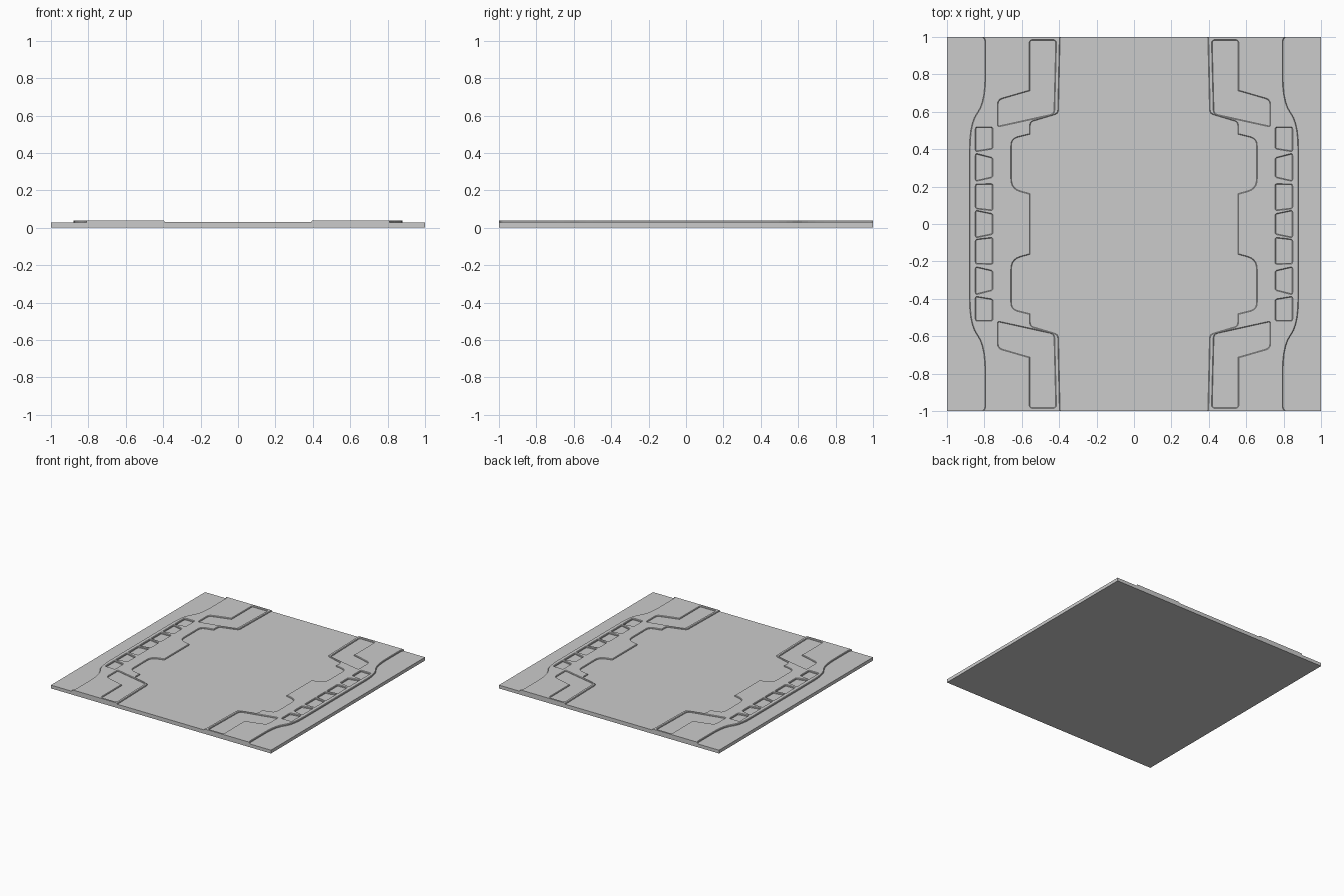
import bpy, bmesh
from mathutils import Vector

if "Cube" in bpy.data.objects:
    bpy.data.objects.remove(bpy.data.objects["Cube"])

BEV, TOP, BOTTOM = 0.004, 0.04, 0.012


def fillet(pts, steps=5):
    """Round each (x, y, r) corner of a closed outline."""
    out = []
    for i, (x, y, r) in enumerate(pts):
        p = Vector((x, y))
        a, b = Vector(pts[i - 1][:2]), Vector(pts[(i + 1) % len(pts)][:2])
        if r == 0:
            out.append(p)
            continue
        p0 = p + (a - p).normalized() * min(r, (a - p).length * 0.49)
        p1 = p + (b - p).normalized() * min(r, (b - p).length * 0.49)
        for k in range(steps + 1):
            t = k / steps
            out.append(p0 * (1 - t) ** 2 + p * 2 * t * (1 - t) + p1 * t * t)
    return out


def flip_y(pts):
    return [(x, -y, r) for x, y, r in reversed(pts)]


# base slab: stepped profile swept along y, centre deck slightly higher
profile = [(-1, 0), (1, 0), (1, 0.027), (0.75, 0.027), (0.75, 0.031),
           (-0.75, 0.031), (-0.75, 0.027), (-1, 0.027)]
bm = bmesh.new()
face = bm.faces.new([bm.verts.new((x, -1, z)) for x, z in profile])
ext = bmesh.ops.extrude_face_region(bm, geom=[face])
bmesh.ops.translate(bm, vec=(0, 2, 0),
                    verts=[v for v in ext["geom"] if isinstance(v, bmesh.types.BMVert)])
bmesh.ops.recalc_face_normals(bm, faces=bm.faces)
mesh = bpy.data.meshes.new("base_slab")
bm.to_mesh(mesh)
bm.free()
bpy.context.collection.objects.link(bpy.data.objects.new("base_slab", mesh))

# raised side panel outline, upper half (outer edge, then inner edge)
outer = [(0.88, 0.54, 0.14), (0.797, 0.65, 0.14), (0.797, 0.985, 0.01),
         (0.82, 1.01, 0), (0.82, 1.03, 0)]
inner = [(0.387, 1.03, 0), (0.395, 0.99, 0), (0.404, 0.59, 0.02), (0.555, 0.545, 0.02),
         (0.555, 0.48, 0), (0.655, 0.455, 0.035), (0.655, 0.19, 0.05), (0.555, 0.162, 0)]
half = outer + inner
outlines = [fillet(half + flip_y(half))]

# bent pocket at each end of the panel
pocket = [(0.418, 0.982, 0.015), (0.557, 0.982, 0.015), (0.557, 0.712, 0),
          (0.727, 0.663, 0.025), (0.727, 0.523, 0.01), (0.428, 0.589, 0.02)]
# row of small windows: outer bottom/top, inner bottom/top
cells = [(0.39, 0.515, 0.405, 0.515), (0.232, 0.374, 0.252, 0.352),
         (0.085, 0.21, 0.075, 0.212)]
holes = [pocket]
for ob, ot, ib, it in cells:
    holes.append([(0.845, ob, 0.008), (0.845, ot, 0.008),
                  (0.758, it, 0.008), (0.758, ib, 0.008)])
holes += [flip_y(h) for h in holes]
holes.append([(0.845, -0.07, 0.008), (0.845, 0.07, 0.008),
              (0.758, 0.052, 0.008), (0.758, -0.052, 0.008)])
outlines += [fillet(h, 3) for h in holes]

# filled, bevelled outline turned into a mesh
curve = bpy.data.curves.new("panel_outline", "CURVE")
curve.dimensions, curve.fill_mode = "2D", "BOTH"
curve.bevel_depth, curve.bevel_resolution, curve.offset = BEV, 0, -BEV
curve.extrude = (TOP - BOTTOM) / 2 - BEV
for pts in outlines:
    sp = curve.splines.new("POLY")
    sp.points.add(len(pts) - 1)
    for q, p in zip(sp.points, pts):
        q.co = (p.x, p.y, 0, 1)
    sp.use_cyclic_u = True
helper = bpy.data.objects.new("panel_outline", curve)
bpy.context.collection.objects.link(helper)
dg = bpy.context.evaluated_depsgraph_get()
mesh = bpy.data.meshes.new_from_object(helper.evaluated_get(dg))
bpy.data.objects.remove(helper)

# trim the panel flush with the slab ends
bm = bmesh.new()
bm.from_mesh(mesh)
bmesh.ops.remove_doubles(bm, verts=bm.verts, dist=1e-5)
bmesh.ops.translate(bm, verts=bm.verts, vec=(0, 0, (TOP + BOTTOM) / 2))
for s in (1, -1):
    cut = bmesh.ops.bisect_plane(bm, geom=bm.verts[:] + bm.edges[:] + bm.faces[:],
                                 plane_co=(0, s, 0), plane_no=(0, s, 0), clear_outer=True)
    edges = [e for e in cut["geom_cut"] if isinstance(e, bmesh.types.BMEdge)]
    bmesh.ops.holes_fill(bm, edges=edges, sides=0)
bmesh.ops.recalc_face_normals(bm, faces=bm.faces)
for f in bm.faces:
    f.smooth = False
bm.to_mesh(mesh)
bm.free()
mesh.name = "side_panels"
panels = bpy.data.objects.new("side_panels", mesh)
bpy.context.collection.objects.link(panels)
panels.modifiers.new("both_sides", "MIRROR")
